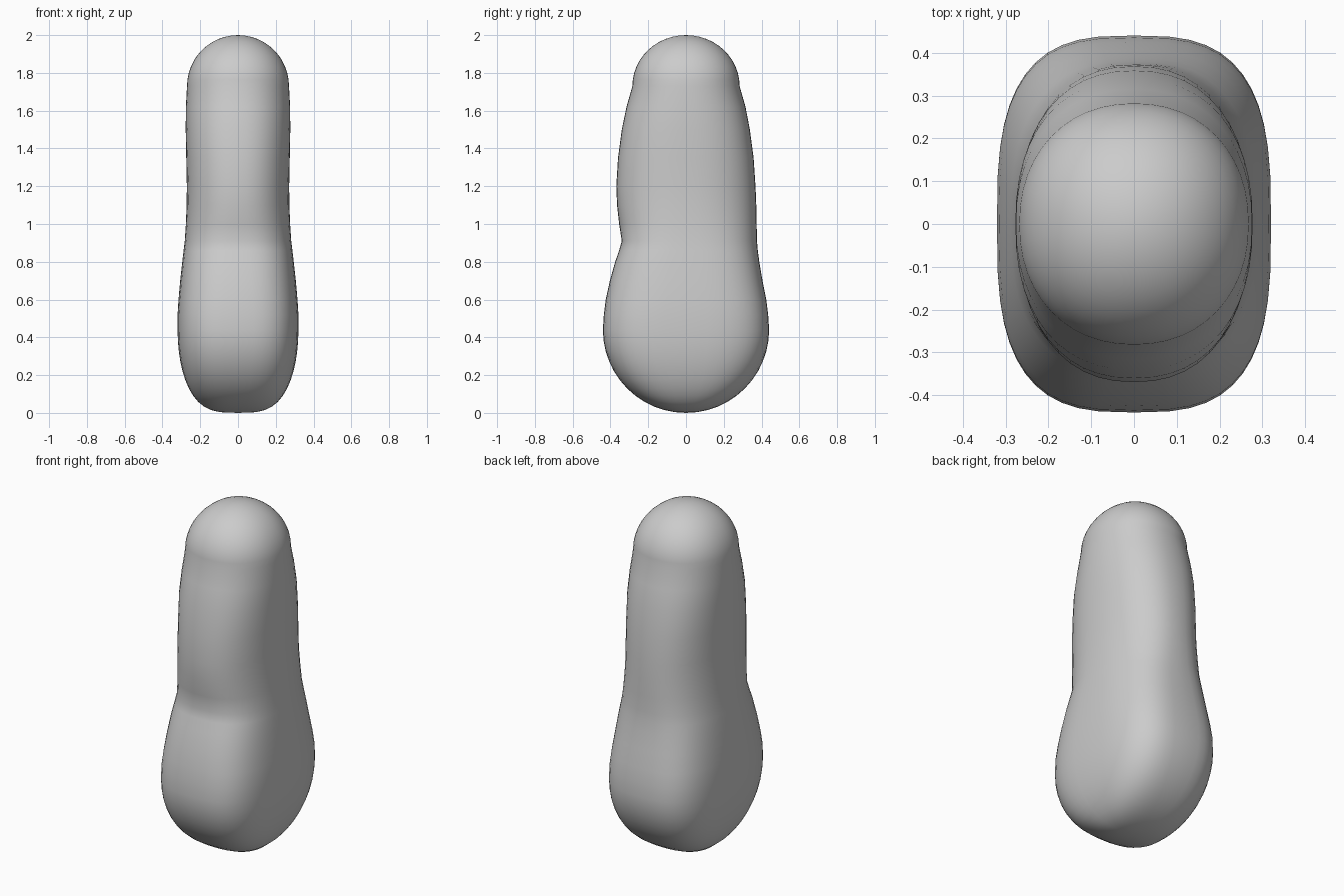
import bpy
import bmesh
from math import sin, cos, pi, copysign

SEGMENTS = 48
DOME_STEPS = 12

# Remove the default cube
cube = bpy.data.objects.get("Cube")
if cube:
    bpy.data.objects.remove(cube, do_unlink=True)

# Body sections: height, half width, front depth, back depth, squareness
SECTIONS = [
    (0.52, 0.32, 0.435, 0.435, 3.0),
    (0.60, 0.315, 0.425, 0.425, 2.9),
    (0.70, 0.306, 0.403, 0.405, 2.8),
    (0.80, 0.295, 0.375, 0.388, 2.7),
    (0.86, 0.288, 0.354, 0.380, 2.6),
    (0.91, 0.282, 0.340, 0.376, 2.5),
    (1.00, 0.276, 0.354, 0.374, 2.4),
    (1.10, 0.272, 0.365, 0.372, 2.3),
    (1.20, 0.271, 0.369, 0.368, 2.3),
    (1.35, 0.274, 0.360, 0.358, 2.3),
    (1.50, 0.277, 0.340, 0.338, 2.3),
    (1.62, 0.276, 0.315, 0.315, 2.2),
]


def bottom_dome():
    """Rounded base, flatter across its width than its depth."""
    for i in range(1, DOME_STEPS + 1):
        t = i / DOME_STEPS * pi / 2
        yield (0.44 * (1 - cos(t)), 0.32 * sin(t) ** 0.6,
               0.44 * sin(t), 0.44 * sin(t), 2.3 + 0.7 * sin(t))


def top_dome():
    """Round cap on the narrow end."""
    for i in range(DOME_STEPS, 0, -1):
        t = i / DOME_STEPS * pi / 2
        yield (1.73 + 0.27 * cos(t), 0.27 * sin(t),
               0.284 * sin(t), 0.284 * sin(t), 2 + 0.15 * sin(t))


def power(value, exponent):
    return copysign(abs(value) ** exponent, value)


def add_ring(bm, section):
    """Superellipse ring with separate front and back depths."""
    z, width, front, back, square = section
    ring = []
    for i in range(SEGMENTS):
        a = 2 * pi * i / SEGMENTS
        x = width * power(cos(a), 2 / square)
        depth = back if sin(a) > 0 else front
        ring.append(bm.verts.new((x, depth * power(sin(a), 2 / square), z)))
    return ring


# Loft the rings into one closed body
bm = bmesh.new()
sections = [*bottom_dome(), *SECTIONS, *top_dome()]
rings = [add_ring(bm, s) for s in sections]
base = bm.verts.new((0, 0, 0))
tip = bm.verts.new((0, 0, 2))
for i in range(SEGMENTS):
    j = (i + 1) % SEGMENTS
    for low, high in zip(rings, rings[1:]):
        bm.faces.new((low[i], low[j], high[j], high[i]))
    bm.faces.new((base, rings[0][j], rings[0][i]))
    bm.faces.new((tip, rings[-1][i], rings[-1][j]))
bmesh.ops.recalc_face_normals(bm, faces=bm.faces)
for face in bm.faces:
    face.smooth = True

mesh = bpy.data.meshes.new("body")
bm.to_mesh(mesh)
bm.free()
body = bpy.data.objects.new("body", mesh)
bpy.context.collection.objects.link(body)

# Plain grey surface
grey = bpy.data.materials.new("light grey")
grey.use_nodes = True
color = (0.6, 0.6, 0.6, 1)
grey.diffuse_color = color
grey.node_tree.nodes["Principled BSDF"].inputs["Base Color"].default_value = color
mesh.materials.append(grey)
